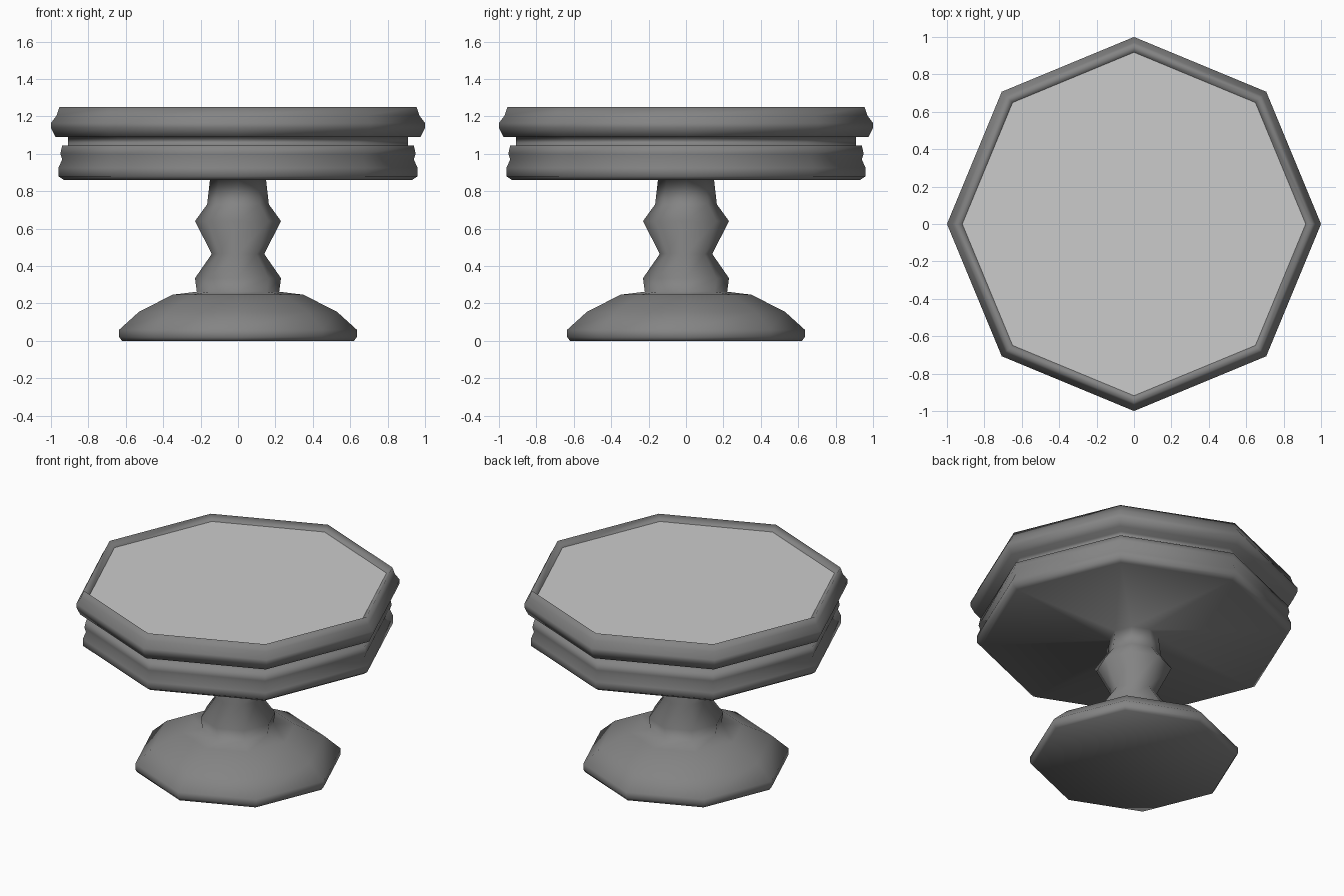
import bpy
import bmesh
from math import cos, sin, pi

if "Cube" in bpy.data.objects:
    bpy.data.objects.remove(bpy.data.objects["Cube"])

SIDES = 8

dark = bpy.data.materials.new("dark_grey")
dark.diffuse_color = (0.23, 0.23, 0.23, 1)
dark.use_nodes = True
dark.node_tree.nodes["Principled BSDF"].inputs["Base Color"].default_value = dark.diffuse_color


def turned(name, profile, smooth=True, cap_top=False, cap_bottom=False, mat=None):
    """Revolve (radius, z) points into an eight-sided turned part."""
    bm = bmesh.new()
    rings = [[bm.verts.new((r * cos(2 * pi * i / SIDES), r * sin(2 * pi * i / SIDES), z))
              for i in range(SIDES)] for r, z in profile]
    for lo, hi in zip(rings, rings[1:]):
        for i in range(SIDES):
            j = (i + 1) % SIDES
            bm.faces.new((lo[i], lo[j], hi[j], hi[i]))
    if cap_bottom:
        bm.faces.new(rings[0][::-1])
    if cap_top:
        bm.faces.new(rings[-1])
    for f in bm.faces:
        f.smooth = smooth
    mesh = bpy.data.meshes.new(name)
    bm.to_mesh(mesh)
    bm.free()
    if mat:
        mesh.materials.append(mat)
    obj = bpy.data.objects.new(name, mesh)
    bpy.context.collection.objects.link(obj)
    return obj


# Domed foot
foot = [(0.62, 0), (0.635, 0.02), (0.635, 0.06), (0.53, 0.155),
        (0.35, 0.247), (0.22, 0.263)]

# Turned pedestal column
column = [(0.23, 0.335), (0.14, 0.465), (0.23, 0.64), (0.165, 0.73), (0.15, 0.86)]

# Table edge: underside, lower apron, groove, upper moulding and raised lip
edge = [(0.93, 0.86), (0.96, 0.88), (0.96, 0.925), (0.94, 0.97),
        (0.95, 1.0), (0.94, 1.045), (0.91, 1.045), (0.91, 1.09),
        (0.975, 1.09), (1.0, 1.14), (1.0, 1.165), (0.97, 1.205),
        (0.955, 1.25), (0.918, 1.215)]

# One continuous smooth turned body
turned("pedestal_and_table_edge", foot + column + edge, cap_bottom=True, mat=dark)

# Flat lighter panel set inside the lip
turned("table_top_panel", [(0.918, 1.215)], smooth=False, cap_top=True)
